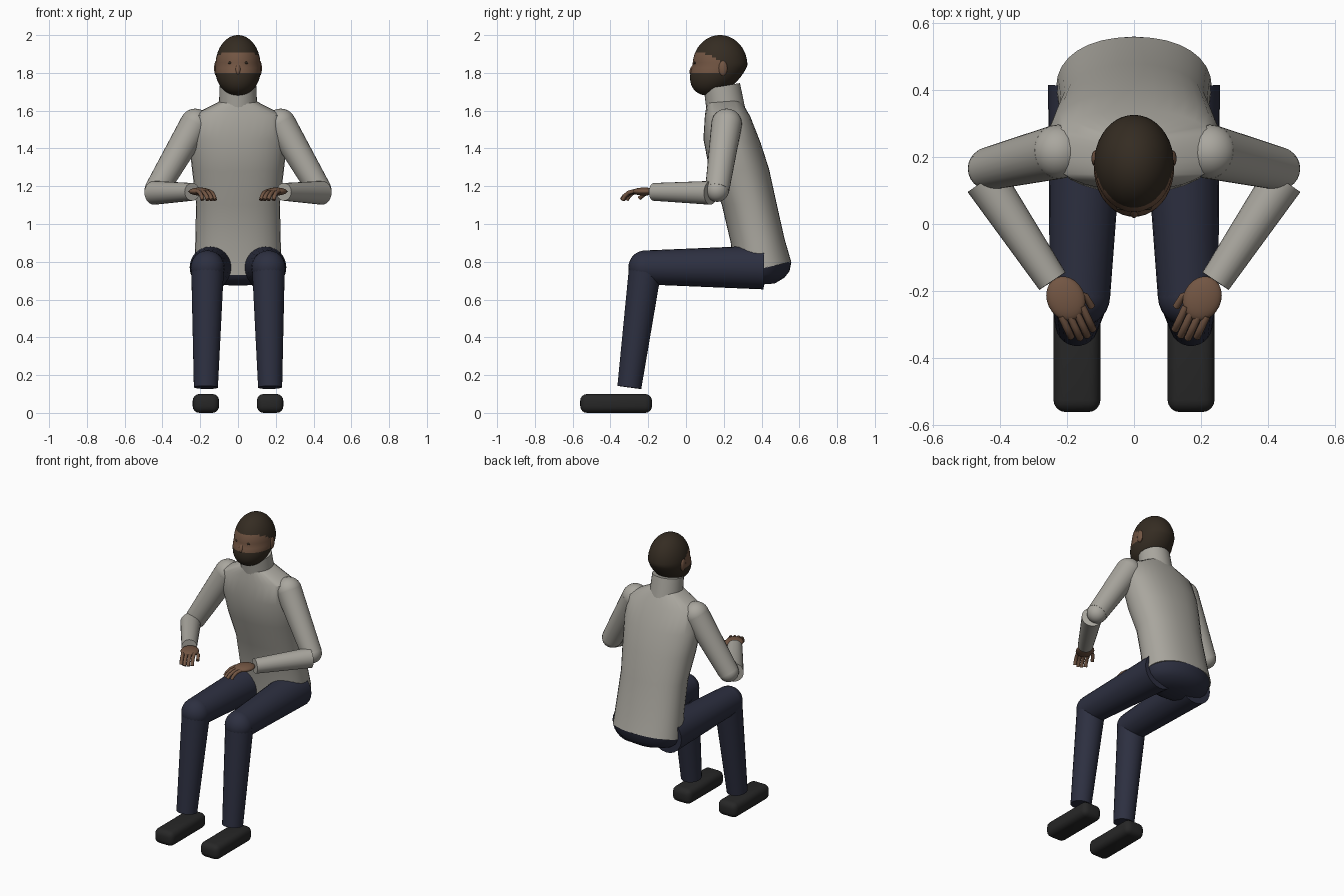
import bpy, bmesh, math
from mathutils import Vector, Matrix

if "Cube" in bpy.data.objects:
    bpy.data.objects.remove(bpy.data.objects["Cube"])


def mat(name, rgb):
    m = bpy.data.materials.new(name)
    m.diffuse_color = (*rgb, 1)
    m.use_nodes = True
    m.node_tree.nodes["Principled BSDF"].inputs["Base Color"].default_value = m.diffuse_color
    return m


SHIRT = mat("shirt", (0.40, 0.385, 0.345))
TROUSER = mat("trouser", (0.026, 0.029, 0.052))
SHOE = mat("shoe", (0.02, 0.02, 0.02))
SKIN = mat("skin", (0.17, 0.092, 0.056))
HAIR = mat("hair", (0.035, 0.025, 0.016))


def finish(bm, name, *mats, smooth=40):
    bmesh.ops.recalc_face_normals(bm, faces=bm.faces)
    me = bpy.data.meshes.new(name)
    bm.to_mesh(me)
    bm.free()
    ob = bpy.data.objects.new(name, me)
    bpy.context.collection.objects.link(ob)
    for m in mats:
        me.materials.append(m)
    bpy.ops.object.select_all(action='DESELECT')
    ob.select_set(True)
    bpy.context.view_layer.objects.active = ob
    bpy.ops.object.shade_smooth_by_angle(angle=math.radians(smooth))
    return ob


def add_tube(bm, a, b, r1, r2, n=24):
    a, b = Vector(a), Vector(b)
    d = b - a
    m = Matrix.Translation((a + b) / 2) @ d.to_track_quat('Z', 'Y').to_matrix().to_4x4()
    bmesh.ops.create_cone(bm, cap_ends=True, segments=n, radius1=r1, radius2=r2,
                          depth=d.length, matrix=m)


def add_ball(bm, c, radii, rot=0, u=24, v=14):
    m = Matrix.Translation(c) @ Matrix.Rotation(rot, 4, 'Z') @ Matrix.Diagonal((*radii, 1))
    return bmesh.ops.create_uvsphere(bm, u_segments=u, v_segments=v, radius=1, matrix=m)['verts']


def loft(name, rings, m, n=32, power=0.9):
    # each ring: front y, front z, back y, back z, half width
    bm = bmesh.new()
    loops = []
    for fy, fz, by, bz, rx in rings:
        loop = []
        for i in range(n):
            t = 2 * math.pi * i / n
            c, s = [math.copysign(abs(f) ** power, f) for f in (math.cos(t), math.sin(t))]
            k = (s + 1) / 2
            loop.append(bm.verts.new((rx * c, fy + (by - fy) * k, fz + (bz - fz) * k)))
        loops.append(loop)
    for p, q in zip(loops, loops[1:]):
        for i in range(n):
            j = (i + 1) % n
            bm.faces.new((p[i], p[j], q[j], q[i]))
    bm.faces.new(loops[0])
    bm.faces.new(loops[-1])
    return finish(bm, name, m)


# torso and hips, leaning forward
loft("torso", [
    (0.25, 0.73, 0.557, 0.80, 0.232), (0.237, 0.90, 0.522, 0.92, 0.226),
    (0.19, 1.10, 0.477, 1.12, 0.222), (0.125, 1.28, 0.44, 1.29, 0.243),
    (0.092, 1.45, 0.395, 1.43, 0.26), (0.10, 1.575, 0.34, 1.57, 0.248),
    (0.11, 1.64, 0.29, 1.655, 0.10)], SHIRT)
loft("hips", [
    (0.25, 0.73, 0.558, 0.80, 0.23), (0.26, 0.71, 0.548, 0.75, 0.215),
    (0.29, 0.69, 0.52, 0.715, 0.18), (0.34, 0.675, 0.47, 0.685, 0.10)], TROUSER, power=1)

# collar
bm = bmesh.new()
add_tube(bm, (0, 0.215, 1.58), (0, 0.19, 1.73), 0.103, 0.097, 32)
finish(bm, "collar", SHIRT)

# head with beard and hair regions
bm = bmesh.new()
for v in add_ball(bm, (0, 0.18, 1.84), (0.119, 0.145, 0.16), u=40, v=36):
    low = max(0, 1.84 - v.co.z)
    v.co.y -= 0.4 * low
    v.co.x *= 1 + 0.8 * low
for f in bm.faces:
    c = f.calc_center_median()
    face_area = c.y < 0.19 and 1.805 < c.z < 1.91 - max(0, c.y - 0.08) * 0.4
    f.material_index = 0 if face_area else 1
finish(bm, "head", SKIN, HAIR)

# nose
bm = bmesh.new()
for v in add_ball(bm, (0, 0.04, 1.825), (0.017, 0.024, 0.035), u=16, v=10):
    v.co.y += (v.co.z - 1.81) * 0.5
finish(bm, "nose", SKIN)

for s, side in ((-1, "right"), (1, "left")):
    def P(x, y, z):
        return Vector((s * x, y, z))

    # eye and ear
    bm = bmesh.new()
    add_ball(bm, P(0.042, 0.049, 1.853), (0.011, 0.008, 0.007), u=12, v=8)
    finish(bm, side + "_eye", HAIR)
    bm = bmesh.new()
    add_ball(bm, P(0.115, 0.195, 1.825), (0.012, 0.024, 0.04), u=14, v=10)
    finish(bm, side + "_ear", SKIN)

    # upper arm
    bm = bmesh.new()
    sh, el = P(0.226, 0.215, 1.53), P(0.432, 0.165, 1.18)
    add_tube(bm, sh, el, 0.081, 0.064)
    add_ball(bm, sh, (0.081,) * 3)
    add_ball(bm, el, (0.063,) * 3)
    finish(bm, side + "_upper_arm", SHIRT)

    # forearm
    bm = bmesh.new()
    add_tube(bm, P(0.443, 0.13, 1.165), P(0.243, -0.17, 1.17), 0.063, 0.047)
    finish(bm, side + "_forearm", SHIRT)

    # palm
    d, across = P(-0.42, -0.9, 0), P(0.9, -0.42, 0)
    palm = P(0.203, -0.222, 1.172)
    bm = bmesh.new()
    add_ball(bm, palm, (0.056, 0.068, 0.021), rot=-s * 0.44)
    finish(bm, side + "_palm", SKIN)

    # fingers and thumb, curling down
    paths = []
    for i, length in enumerate((0.076, 0.086, 0.084, 0.068)):
        base = palm + d * 0.042 + across * ((i - 1.5) * 0.023)
        paths.append([base + d * length * k + Vector((0, 0, z))
                      for k, z in ((0, 0.002), (0.5, -0.006), (0.82, -0.024), (1, -0.044))])
    paths.append([palm - across * 0.035, palm - across * 0.056 + d * 0.02 - Vector((0, 0, 0.012)),
                  palm - across * 0.06 + d * 0.055 - Vector((0, 0, 0.035))])
    cu = bpy.data.curves.new(side + "_fingers", 'CURVE')
    cu.dimensions = '3D'
    cu.bevel_depth, cu.bevel_resolution, cu.use_fill_caps = 0.011, 3, True
    for path in paths:
        sp = cu.splines.new('POLY')
        sp.points.add(len(path) - 1)
        for pt, co in zip(sp.points, path):
            pt.co = (*co, 1)
    cu.materials.append(SKIN)
    bpy.context.collection.objects.link(bpy.data.objects.new(side + "_fingers", cu))

    # thigh, knee and shin
    knee = P(0.161, -0.215, 0.77)
    bm = bmesh.new()
    add_tube(bm, P(0.14, 0.41, 0.77), knee, 0.116, 0.09)
    add_ball(bm, knee, (0.09,) * 3)
    finish(bm, side + "_thigh", TROUSER)
    bm = bmesh.new()
    add_tube(bm, knee, P(0.17, -0.30, 0.135), 0.087, 0.064)
    finish(bm, side + "_shin", TROUSER)

    # shoe
    bm = bmesh.new()
    bmesh.ops.create_cube(bm, size=1, matrix=Matrix.Translation(P(0.17, -0.37, 0.05))
                          @ Matrix.Diagonal((0.14, 0.38, 0.10, 1)))
    bmesh.ops.bevel(bm, geom=bm.edges[:], offset=0.036, segments=4, profile=0.5, affect='EDGES')
    finish(bm, side + "_shoe", SHOE)
